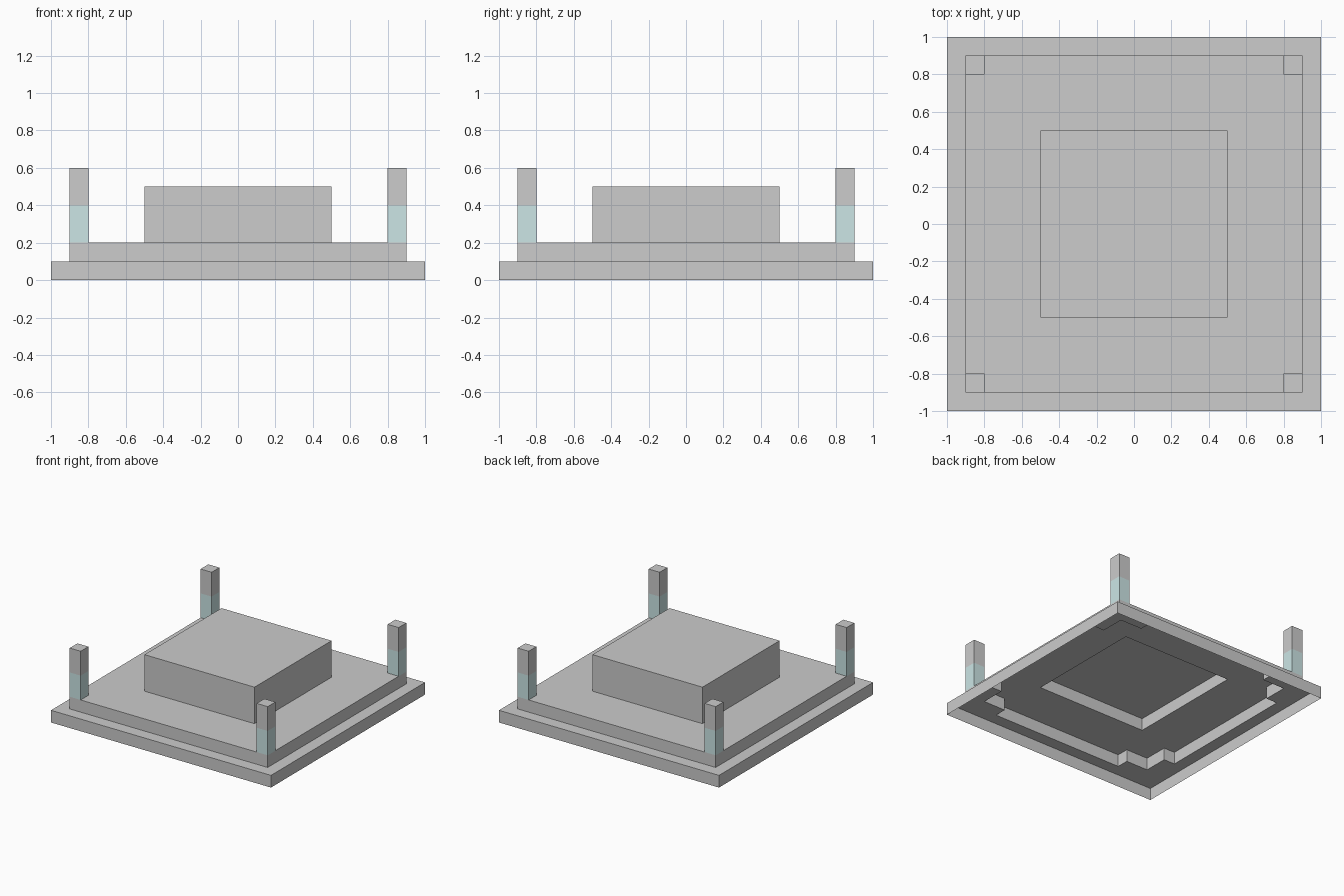
import bpy
import bmesh
from math import pi
from mathutils import Matrix, Vector

cube = bpy.data.objects.get("Cube")
if cube:
    bpy.data.objects.remove(cube, do_unlink=True)


def make_material(name, color):
    mat = bpy.data.materials.new(name)
    mat.use_nodes = True
    mat.diffuse_color = color
    mat.node_tree.nodes["Principled BSDF"].inputs["Base Color"].default_value = color
    return mat


stone = make_material("stone_grey", (0.604, 0.604, 0.604, 1))
teal = make_material("pale_teal", (0.604, 0.787, 0.787, 1))


def finish(name, bm, materials):
    mesh = bpy.data.meshes.new(name)
    bm.to_mesh(mesh)
    bm.free()
    for mat in materials:
        mesh.materials.append(mat)
    obj = bpy.data.objects.new(name, mesh)
    bpy.context.scene.collection.objects.link(obj)
    return obj


def square_ring(bm, half, z, cx, cy):
    corners = ((-1, -1), (1, -1), (1, 1), (-1, 1))
    return [bm.verts.new((cx + sx * half, cy + sy * half, z)) for sx, sy in corners]


def stepped_shell(name, levels, center=(0, 0), cap=False, band_top=None):
    """Join square rings given as (half width, height), open underneath."""
    bm = bmesh.new()
    rings = [square_ring(bm, half, z, *center) for half, z in levels]
    for low, high in zip(rings, rings[1:]):
        for i in range(4):
            j = (i + 1) % 4
            bm.faces.new((low[i], low[j], high[j], high[i]))
    if cap:
        bm.faces.new(rings[-1])
    if band_top is not None:
        for face in bm.faces:
            face.material_index = int(face.calc_center_median().z < band_top)
    return finish(name, bm, (stone, teal) if band_top is not None else (stone,))


# Hollow stepped plinth with a raised block
stepped_shell("base_skirt", [(1, 0), (1, 0.1), (0.9, 0.1)])
stepped_shell("upper_step", [(0.9, 0.1), (0.9, 0.2), (0.5, 0.2)])
stepped_shell("centre_block", [(0.5, 0.2), (0.5, 0.5), (0.2, 0.5)])

# Flush square panel in the top of the block
stepped_shell("top_panel", [(0.2, 0.5)], cap=True)

# Ceiling of the hollow inside the block
bm = bmesh.new()
bm.faces.new(reversed(square_ring(bm, 0.5, 0.3, 0, 0)))
finish("inner_ceiling", bm, (stone,))

# Corner supports under the upper step
outline = [(0.9, 0.6), (0.9, 0.9), (0.6, 0.9), (0.6, 0.8), (0.8, 0.8), (0.8, 0.6)]
bm = bmesh.new()
for quarter in range(4):
    turn = Matrix.Rotation(quarter * pi / 2, 3, "Z")
    low = [bm.verts.new(turn @ Vector((x, y, 0.1))) for x, y in outline]
    high = [bm.verts.new(v.co + Vector((0, 0, 0.1))) for v in low]
    bm.faces.new(low[::-1])
    for i in range(2, 6):
        j = (i + 1) % 6
        bm.faces.new((low[i], low[j], high[j], high[i]))
loose = [v for v in bm.verts if not v.link_faces]
bmesh.ops.delete(bm, geom=loose, context="VERTS")
finish("corner_supports", bm, (stone,))

# Corner posts with a teal lower half
for depth, sy in (("front", -1), ("back", 1)):
    for side, sx in (("left", 1), ("right", -1)):
        stepped_shell(f"{depth}_{side}_post",
                      [(0.05, 0.2), (0.05, 0.4), (0.05, 0.6)],
                      center=(sx * 0.85, sy * 0.85), cap=True, band_top=0.4)
